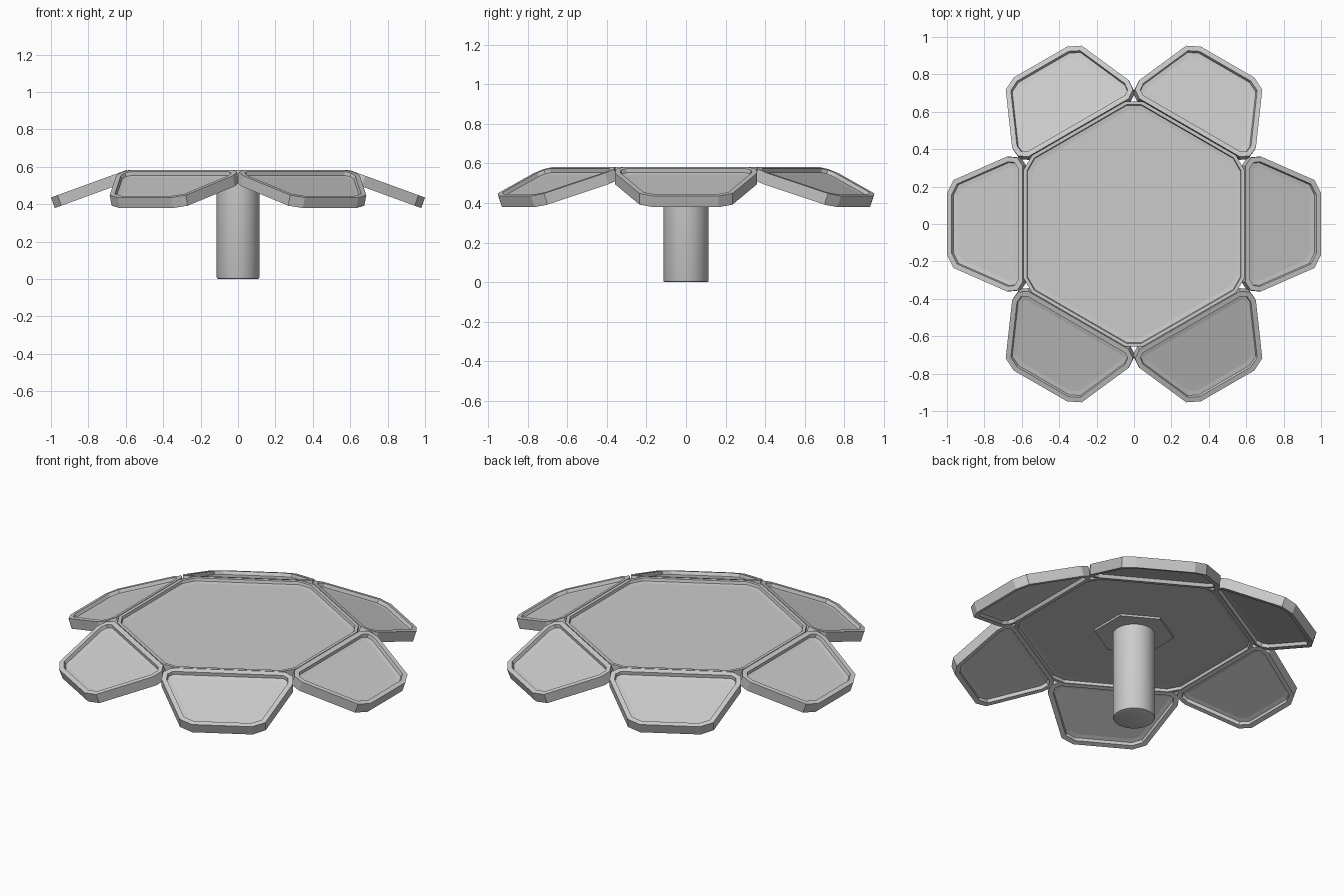
import bpy, bmesh, math
from mathutils import Matrix

if "Cube" in bpy.data.objects:
    bpy.data.objects.remove(bpy.data.objects["Cube"])

TILT = math.radians(20)
HINGE_R, TOP_Z, THICK = 0.595, 0.583, 0.06


def finish(bm, name, matrix=Matrix()):
    bmesh.ops.recalc_face_normals(bm, faces=bm.faces)
    mesh = bpy.data.meshes.new(name)
    bm.to_mesh(mesh)
    bm.free()
    obj = bpy.data.objects.new(name, mesh)
    bpy.context.collection.objects.link(obj)
    obj.matrix_world = matrix
    return obj


def plate(name, outline, thick, rim=0.0, depth=0.0, matrix=Matrix()):
    """Flat plate with its top at local z = 0 and a recessed panel on both faces."""
    bm = bmesh.new()
    face = bm.faces.new([bm.verts.new((x, y, -thick)) for x, y in outline])
    ext = bmesh.ops.extrude_face_region(bm, geom=[face], use_keep_orig=True)
    top = [g for g in ext["geom"] if isinstance(g, bmesh.types.BMVert)]
    bmesh.ops.translate(bm, verts=top, vec=(0, 0, thick))
    bmesh.ops.recalc_face_normals(bm, faces=bm.faces)
    if rim:
        for f in [f for f in bm.faces if abs(f.normal.z) > 0.9]:
            # rim, recess wall, then a shallow step in the panel
            for width, drop in ((rim, 0), (0.004, -depth), (0.024, -0.003)):
                bmesh.ops.inset_region(bm, faces=[f], thickness=width, depth=drop,
                                       use_even_offset=True, use_boundary=True)
    return finish(bm, name, matrix)


def hexagon(radius, cut=0.0):
    """Pointy-top hexagon; cut trims each corner along its edges."""
    pts = []
    for i in range(6):
        a = math.radians(30 + 60 * i)
        x, y = radius * math.cos(a), radius * math.sin(a)
        if not cut:
            pts.append((x, y))
            continue
        for turn in (-120, 120):
            b = a + math.radians(turn)
            pts.append((x + cut * math.cos(b), y + cut * math.sin(b)))
    return pts


# Central hexagonal top
plate("centre_panel", hexagon(0.682, 0.052), THICK, 0.018, 0.016,
      Matrix.Translation((0, 0, TOP_Z)))

# Six drooping leaf panels around the edge
half = [(0.595, 0.31), (0.625, 0.355), (0.68, 0.36), (0.965, 0.235), (1.0, 0.165)]
half = [((r - HINGE_R) / math.cos(TILT), y) for r, y in half]
leaf = half + [(u, -y) for u, y in reversed(half)]
for i in range(6):
    m = (Matrix.Rotation(math.radians(60 * i), 4, "Z")
         @ Matrix.Translation((HINGE_R, 0, TOP_Z))
         @ Matrix.Rotation(TILT, 4, "Y"))
    plate(f"leaf_panel_{i + 1}", leaf, THICK, 0.027, 0.02, m)

# Thin hexagonal mount under the centre
plate("mount_plate", hexagon(0.22), 0.025, matrix=Matrix.Translation((0, 0, 0.555)))

# Round column with a softened foot
bm = bmesh.new()
bmesh.ops.create_cone(bm, cap_ends=True, segments=48, radius1=0.115, radius2=0.115,
                      depth=0.55, matrix=Matrix.Translation((0, 0, 0.275)))
foot = [e for e in bm.edges if all(v.co.z < 0.01 for v in e.verts)]
bmesh.ops.bevel(bm, geom=foot, offset=0.01, segments=2, profile=0.5, affect="EDGES")
column = finish(bm, "column")
bpy.context.view_layer.objects.active = column
column.select_set(True)
bpy.ops.object.shade_smooth_by_angle(angle=math.radians(30))
